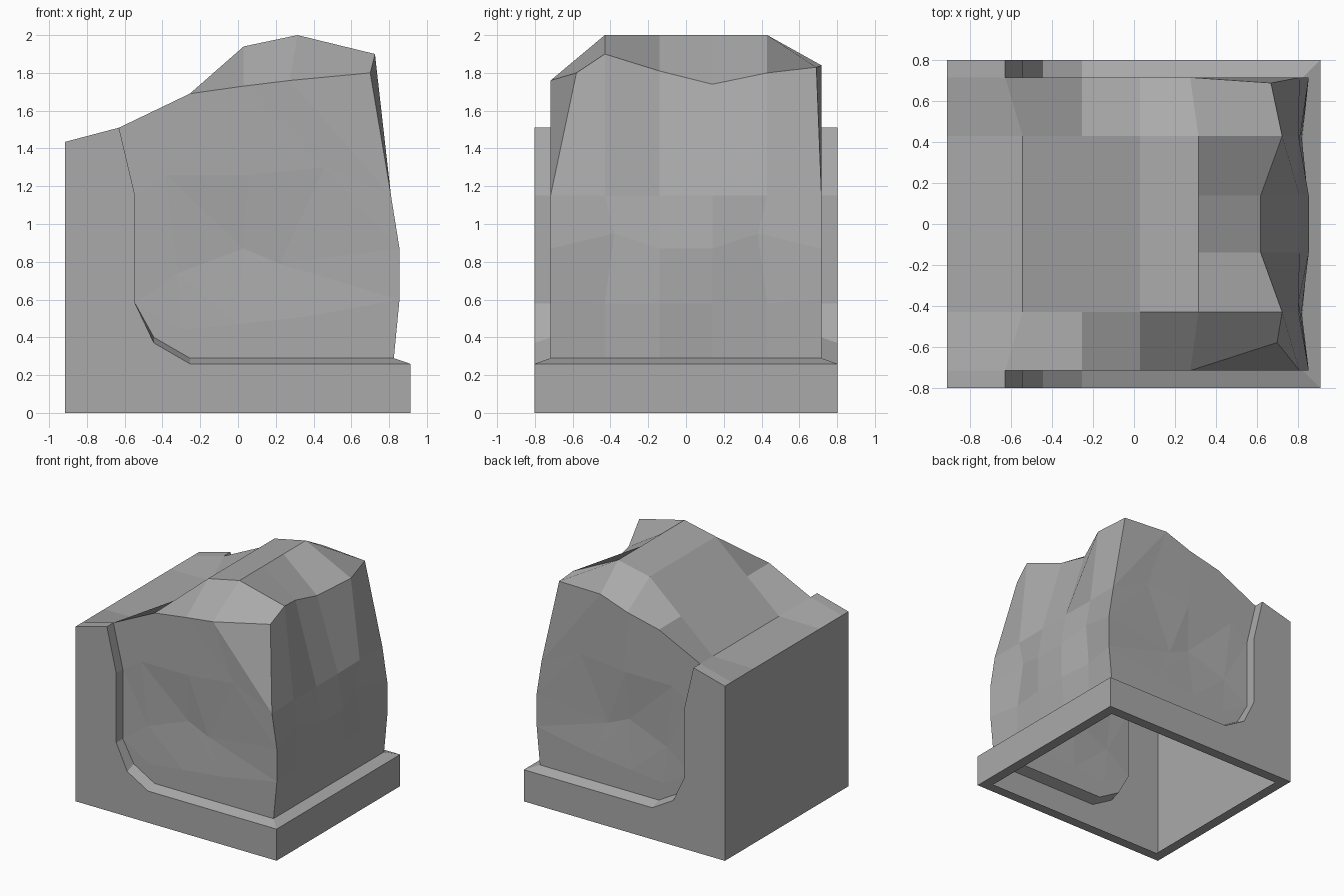
import bpy
import bmesh

cube = bpy.data.objects.get("Cube")
if cube:
    bpy.data.objects.remove(cube, do_unlink=True)

stone = bpy.data.materials.new("stone_grey")
stone.use_nodes = True
stone.diffuse_color = (0.4, 0.4, 0.4, 1)
stone.node_tree.nodes["Principled BSDF"].inputs["Base Color"].default_value = (0.4, 0.4, 0.4, 1)

OUT, IN = 0.802, 0.717  # half widths of frame and rock
BACK, FRONT = -0.915, 0.912
RIM = 0.085             # width of the foot rim
bm = bmesh.new()


def add_grid(rows, split=False):
    """Skin a list of equally long point rows."""
    verts = [[bm.verts.new(p) for p in row] for row in rows]
    for low, high in zip(verts, verts[1:]):
        for i in range(len(low) - 1):
            a, b, c, d = low[i], low[i + 1], high[i + 1], high[i]
            for face in ([(a, b, d), (b, c, d)] if split else [(a, b, c, d)]):
                bm.faces.new(face)


def end_row(xs, zs, y_mid=0.43):
    """Symmetric row across the rock's end, from corner to middle."""
    half = list(zip(xs, (-IN, -y_mid, -0.14), zs))
    return half + [(x, -y, z) for x, y, z in reversed(half)]


def foot_loop(inset):
    """Closed rectangle on the ground, inset from the frame's outline."""
    x0, x1, y = BACK + inset, FRONT - inset, OUT - inset
    return [(x0, -y, 0), (x1, -y, 0), (x1, y, 0), (x0, y, 0), (x0, -y, 0)]


# Frame: cut-out cheeks, bevelled ledge around the rock
base_x = [0.825, 0.555, 0.285, 0.015, -0.255]
curve = [(-0.545, 0.58), (-0.545, 1.15), (-0.63, 1.51)]
inner = [(x, 0.29) for x in base_x] + [(-0.445, 0.40)] + curve
outer = [(x, 0.26) for x in [FRONT] + base_x[1:]] + [(-0.445, 0.37)] + curve
for s in (-1, 1):
    cheek = [(BACK, 0), (FRONT, 0)] + outer + [(BACK, 1.435)]
    bm.faces.new([bm.verts.new((x, s * OUT, z)) for x, z in cheek])
    add_grid([[(x, s * OUT, z) for x, z in outer],
              [(x, s * IN, z) for x, z in inner]])

# Frame: low front panel with its ledge
rock_base = end_row([0.825] * 3, [0.29] * 3)
panel_y = [-OUT] + [p[1] for p in rock_base[1:-1]] + [OUT]
add_grid([[(FRONT, y, 0) for y in panel_y],
          [(FRONT, y, 0.26) for y in panel_y], rock_base])

# Frame: high back wall and its sloping top
crest = [(-0.63, -OUT, 1.51), (-0.63, -IN, 1.51), (-0.545, -0.43, 1.44),
         (-0.545, -0.14, 1.44), (-0.545, 0.14, 1.44), (-0.545, 0.43, 1.44),
         (-0.63, IN, 1.51), (-0.63, OUT, 1.51)]
add_grid([[(BACK, p[1], 0) for p in crest],
          [(BACK, p[1], 1.435) for p in crest], crest])

# Frame: flat foot rim around the open underside
add_grid([foot_loop(0), foot_loop(RIM)])

# Rock: faceted, grooved end
end_top = [(0.70, -0.58, 1.80), (0.725, -0.43, 1.90), (0.62, -0.14, 1.81),
           (0.62, 0.14, 1.74), (0.725, 0.43, 1.80), (0.67, 0.69, 1.83)]
add_grid([rock_base,
          end_row([0.855, 0.82, 0.85], [0.6, 0.58, 0.58]),
          end_row([0.855, 0.805, 0.855], [0.87, 0.95, 0.87], 0.38),
          end_row([0.81, 0.805, 0.81], [1.15] * 3),
          end_top])

# Rock: dented sides, each point as x, z and inward dent
side_rows = [
    [(x, 0.29, 0) for x in reversed(base_x)],
    [(-0.445, 0.40, 0), (-0.30, 0.44, 0), (0, 0.47, 0), (0.36, 0.51, 0), (0.855, 0.60, 0)],
    [(-0.545, 0.58, 0), (-0.32, 0.74, 0.01), (0.03, 0.87, 0.028),
     (0.22, 0.79, 0.022), (0.855, 0.87, 0)],
    [(-0.545, 1.15, 0), (-0.38, 1.26, 0), (0.05, 1.26, 0), (0.46, 1.30, 0.005),
     (0.81, 1.15, 0)]]
top_x = [-0.63, -0.255, 0.03, 0.275]
top_z = {-1: [1.51, 1.69, 1.73, 1.76], 1: [1.51, 1.69, 1.755, 1.84]}
top_edges = {}
for s in (-1, 1):
    rows = [[(x, s * (IN - dent), z) for x, z, dent in row] for row in side_rows]
    top_edges[s] = [(x, s * IN, z) for x, z in zip(top_x, top_z[s])]
    top_edges[s].append(end_top[0 if s < 0 else -1])
    add_grid(rows + [top_edges[s]], split=True)

# Rock: flat-backed ridge on top
ridge = [(-0.545, 1.44), (-0.255, 1.69), (0.03, 1.94), (0.315, 2.0)]
middle = [[(x, p[1], z) for x, z in ridge] + [p] for p in end_top[1:-1]]
add_grid([top_edges[-1]] + middle + [top_edges[1]])

# Weld the patches into one thin shell that is open below
bmesh.ops.remove_doubles(bm, verts=bm.verts, dist=0.0005)
bmesh.ops.recalc_face_normals(bm, faces=bm.faces)
mesh = bpy.data.meshes.new("rock_in_frame")
bm.to_mesh(mesh)
bm.free()
mesh.materials.append(stone)
shell = bpy.data.objects.new("rock_in_frame", mesh)
bpy.context.collection.objects.link(shell)
